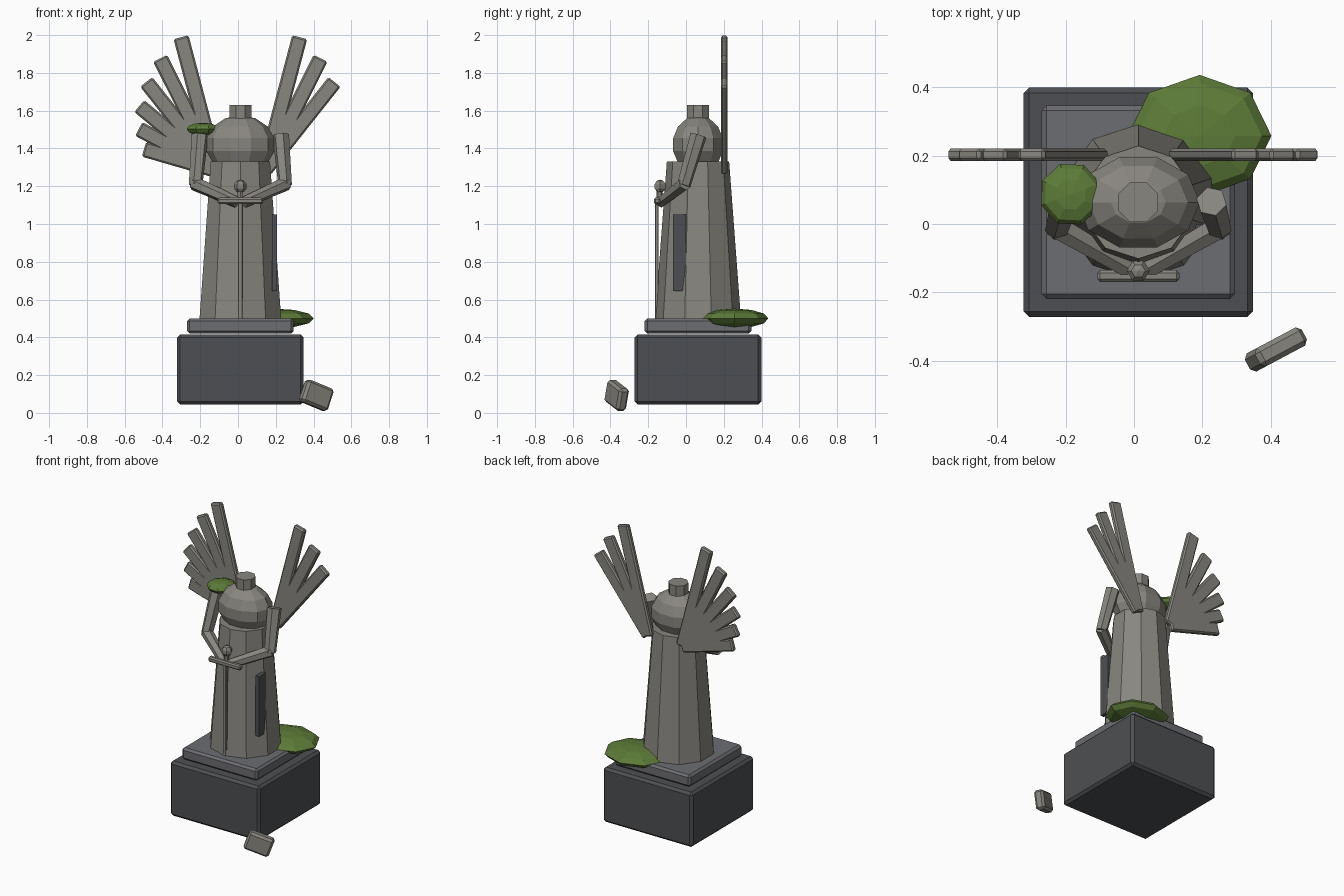
import bpy, bmesh, math
from mathutils import Vector, Matrix

if "Cube" in bpy.data.objects:
    bpy.data.objects.remove(bpy.data.objects["Cube"])

CX, CY = 0.0125, 0.0635   # statue axis


def material(name, rgb):
    m = bpy.data.materials.new(name)
    m.diffuse_color = (*rgb, 1)
    m.use_nodes = True
    m.node_tree.nodes["Principled BSDF"].inputs["Base Color"].default_value = m.diffuse_color
    return m


STONE = material("weathered_stone", (0.25, 0.24, 0.215))
DARK = material("dark_stone", (0.075, 0.078, 0.085))
MID = material("plinth_stone", (0.15, 0.153, 0.165))
MOSS = material("moss", (0.11, 0.2, 0.04))


def finish(bm, name, mat, matrix, bevel=0):
    me = bpy.data.meshes.new(name)
    bmesh.ops.transform(bm, matrix=matrix, verts=bm.verts)
    bmesh.ops.recalc_face_normals(bm, faces=bm.faces)
    bm.to_mesh(me)
    bm.free()
    me.materials.append(mat)
    ob = bpy.data.objects.new(name, me)
    bpy.context.collection.objects.link(ob)
    if bevel:
        mod = ob.modifiers.new("bevel", 'BEVEL')
        mod.width, mod.segments = bevel, 1
    return ob


def box(name, loc, size, mat=STONE, rot=None, bevel=0.01):
    bm = bmesh.new()
    bmesh.ops.create_cube(bm, size=1)
    r = rot or Matrix()
    return finish(bm, name, mat, Matrix.Translation(loc) @ r @ Matrix.Diagonal((*size, 1)), bevel)


def rod(name, a, b, r1, r2, sides, turn=0, mat=STONE, bevel=0):
    a, b = Vector(a), Vector(b)
    d = b - a
    bm = bmesh.new()
    bmesh.ops.create_cone(bm, cap_ends=True, segments=sides, radius1=r1, radius2=r2, depth=d.length)
    rot = Matrix() if abs(d.x) + abs(d.y) < 1e-6 else d.to_track_quat('Z', 'Y').to_matrix().to_4x4()
    return finish(bm, name, mat, Matrix.Translation((a + b) / 2) @ rot @ Matrix.Rotation(turn, 4, 'Z'), bevel)


def ball(name, loc, radii, segs, rings, mat=STONE, turn=0):
    bm = bmesh.new()
    bmesh.ops.create_uvsphere(bm, u_segments=segs, v_segments=rings, radius=1)
    return finish(bm, name, mat, Matrix.Translation(loc) @ Matrix.Diagonal((*radii, 1))
                  @ Matrix.Rotation(turn, 4, 'Z'))


# Pedestal and plinth
box("pedestal", (CX, CY, 0.23), (0.67, 0.67, 0.37), DARK, bevel=0.016)
box("plinth", (CX, CY, 0.46), (0.565, 0.565, 0.08), MID, bevel=0.014)

# Robe, torso and broken neck
rod("robe", (CX, CY, 0.49), (CX, CY, 1.33), 0.228, 0.165, 10)
ball("torso", (CX, CY, 1.42), (0.185, 0.142, 0.155), 10, 7, turn=math.pi / 2)
rod("neck_stump", (CX, CY, 1.5), (CX, CY, 1.63), 0.063, 0.063, 8, math.pi / 8)

# Arms meeting at the sword hilt
for side, s in (("left", -1), ("right", 1)):
    shoulder = (CX + s * 0.214, 0.066, 1.47)
    elbow = (CX + s * 0.237, -0.012, 1.205)
    hand = (CX + s * 0.02, -0.135, 1.115)
    rod(side + "_upper_arm", shoulder, elbow, 0.045, 0.037, 6)
    rod(side + "_forearm", (CX + s * 0.245, -0.005, 1.215), hand, 0.038, 0.03, 6)

# Wings: a full fan on the left, a broken one on the right
for side, s, count in (("left", -1, 6), ("right", 1, 3)):
    root = Vector((CX + s * 0.128, 0.2025, 1.285))
    for i in range(count):
        ang = s * math.radians(14.8 + 11.8 * i)
        length = 0.728 - 0.066 * i
        d = Vector((math.sin(ang), 0, math.cos(ang)))
        box(f"{side}_feather_{i + 1}", root + d * length / 2, (0.082, 0.036, length),
            rot=Matrix.Rotation(ang, 4, 'Y'), bevel=0.009)

# Sword held point down
box("sword_blade", (CX, -0.155, 0.81), (0.026, 0.02, 0.63), bevel=0.004)
box("sword_guard", (CX, -0.152, 1.122), (0.24, 0.034, 0.034), bevel=0.008)
rod("sword_grip", (CX, -0.14, 1.12), (CX, -0.14, 1.19), 0.016, 0.016, 6)
ball("sword_pommel", (CX, -0.137, 1.2), (0.035, 0.035, 0.035), 6, 5, turn=math.pi / 6)

# Dark crack inset on the robe
box("robe_crack", (0.194, -0.035, 0.847), (0.027, 0.07, 0.405), DARK, bevel=0)

# Moss patches
ball("base_moss", (0.192, 0.258, 0.5), (0.21, 0.178, 0.052), 8, 6, MOSS)
ball("shoulder_moss", (-0.185, 0.087, 1.502), (0.092, 0.094, 0.034), 8, 6, MOSS, turn=0.35)

# Fallen chunk of stone
box("fallen_chunk", (0.415, -0.367, 0.093), (0.165, 0.06, 0.125),
    rot=Matrix.Rotation(math.radians(28), 4, 'Z') @ Matrix.Rotation(math.radians(20), 4, 'Y'), bevel=0.014)
